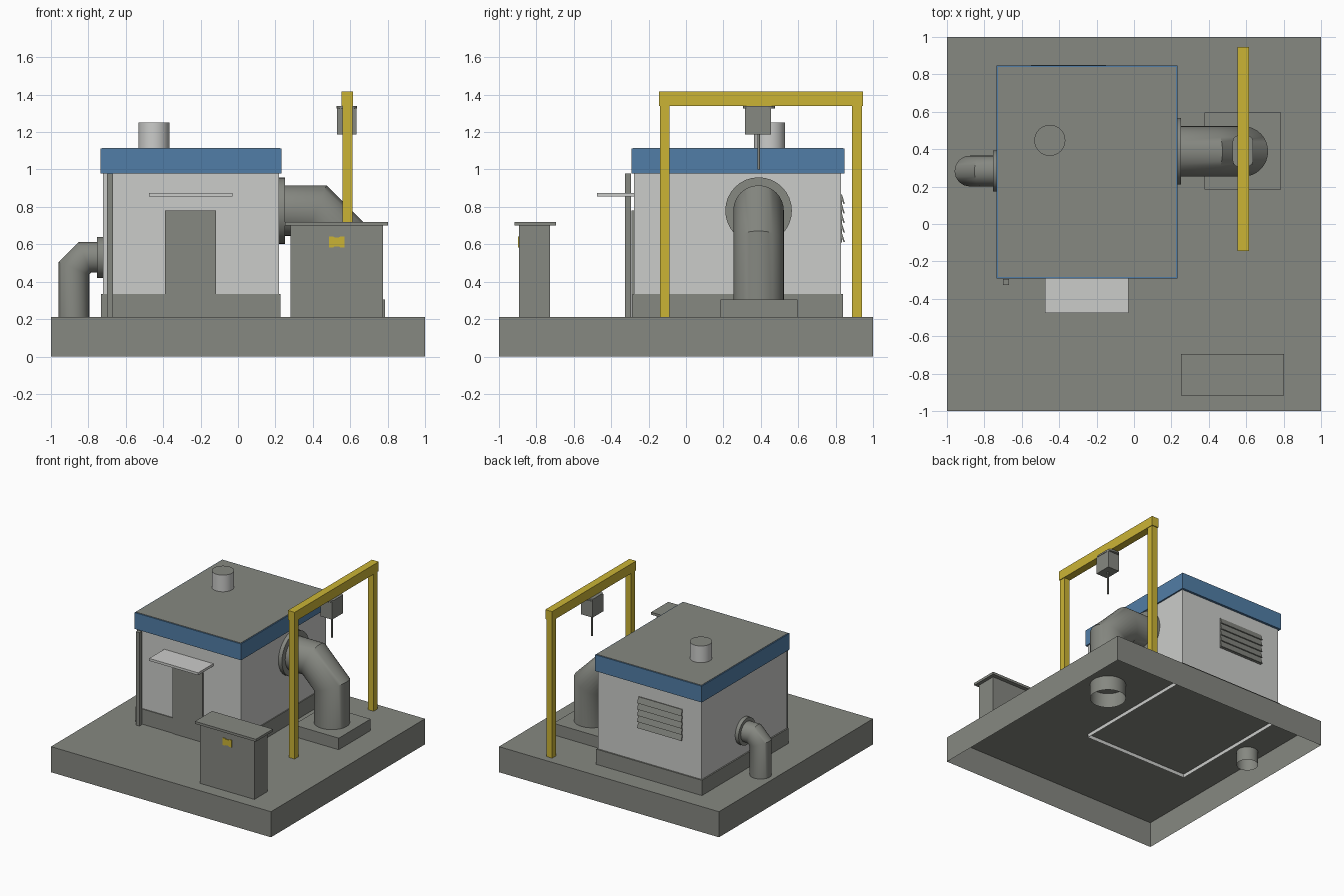
import bpy, bmesh, math
from mathutils import Vector, Matrix

if "Cube" in bpy.data.objects:
    bpy.data.objects.remove(bpy.data.objects["Cube"])


def material(name, rgb):
    m = bpy.data.materials.new(name)
    m.diffuse_color = (*rgb, 1)
    m.use_nodes = True
    m.node_tree.nodes["Principled BSDF"].inputs["Base Color"].default_value = m.diffuse_color
    return m


GREY = material("concrete_grey", (0.238, 0.246, 0.220))
WALL = material("pale_wall", (0.60, 0.605, 0.59))
BLUE = material("roof_blue", (0.083, 0.208, 0.385))
YELLOW = material("safety_yellow", (0.597, 0.456, 0.036))
TOP = 0.21  # ground level on top of the slab


def finish(bm, name, mats, smooth=False):
    me = bpy.data.meshes.new(name)
    bmesh.ops.recalc_face_normals(bm, faces=bm.faces)
    if smooth:
        for f in bm.faces:
            f.smooth = True
    bm.to_mesh(me)
    bm.free()
    for m in mats:
        me.materials.append(m)
    if smooth:
        me.set_sharp_from_angle(angle=math.radians(35))
    ob = bpy.data.objects.new(name, me)
    bpy.context.collection.objects.link(ob)
    return ob


def box(name, x, y, z, mat, open_bottom=False, tilt=0, chamfer=0):
    bm = bmesh.new()
    size = Vector((x[1] - x[0], y[1] - y[0], z[1] - z[0]))
    mid = Vector((x[0] + x[1], y[0] + y[1], z[0] + z[1])) / 2
    bmesh.ops.create_cube(bm, size=1)
    bmesh.ops.scale(bm, vec=size, verts=bm.verts)
    if chamfer:
        up = [e for e in bm.edges
              if abs(e.verts[0].co.z - e.verts[1].co.z) > size.z / 2]
        bmesh.ops.bevel(bm, geom=up, offset=chamfer, segments=3,
                        profile=0.5, affect='EDGES')
    if open_bottom:
        low = [f for f in bm.faces if f.calc_center_median().z < -size.z * 0.49]
        bmesh.ops.delete(bm, geom=low, context='FACES')
    if tilt:
        bmesh.ops.rotate(bm, verts=bm.verts, matrix=Matrix.Rotation(tilt, 3, 'X'))
    bmesh.ops.translate(bm, verts=bm.verts, vec=mid)
    ob = finish(bm, name, [mat])
    if open_bottom:  # open shells must still face outwards
        bm = bmesh.new()
        bm.from_mesh(ob.data)
        if any(f.normal.z < -0.5 for f in bm.faces):
            bmesh.ops.reverse_faces(bm, faces=bm.faces)
            bm.to_mesh(ob.data)
        bm.free()
    return ob


def cylinder(name, centre, r, depth, mats, axis='Z', top_index=0):
    bm = bmesh.new()
    bmesh.ops.create_cone(bm, cap_ends=True, segments=32, radius1=r,
                          radius2=r, depth=depth)
    for f in bm.faces:
        if f.normal.z > 0.9:
            f.material_index = top_index
    if axis == 'X':
        bmesh.ops.rotate(bm, verts=bm.verts,
                         matrix=Matrix.Rotation(math.pi / 2, 3, 'Y'))
    bmesh.ops.translate(bm, verts=bm.verts, vec=centre)
    return finish(bm, name, mats, True)


def mitred_pipe(name, path, y, r, mat, n=32):
    """Open tube swept along an xz path with mitred joints."""
    pts = [Vector(p) for p in path]
    bm = bmesh.new()
    rings = []
    for i, p in enumerate(pts):
        a = (p - pts[i - 1]).normalized() if i else (pts[1] - p).normalized()
        b = (pts[i + 1] - p).normalized() if i < len(pts) - 1 else a
        t = (a + b).normalized()
        side = Vector((-t.y, t.x)) * (r / t.dot(a))
        ring = []
        for k in range(n):
            ang = 2 * math.pi * k / n
            q = p + side * math.cos(ang)
            ring.append(bm.verts.new((q.x, y + r * math.sin(ang), q.y)))
        rings.append(ring)
    for r0, r1 in zip(rings, rings[1:]):
        for k in range(n):
            j = (k + 1) % n
            bm.faces.new((r0[k], r0[j], r1[j], r1[k]))
    return finish(bm, name, [mat], True)


# Ground slab, hollow underneath
box("ground_slab", (-1, 1), (-1, 1), (0, TOP), GREY, open_bottom=True)

# Building: walls, plinth, roof with blue fascia
box("building_walls", (-0.722, 0.22), (-0.278, 0.828), (0.18, 1.0), WALL, open_bottom=True)
box("building_plinth", (-0.733, 0.228), (-0.286, 0.84), (TOP, 0.335), GREY, open_bottom=True)
RX, RY = (-0.736, 0.232), (-0.292, 0.847)
box("roof_fascia", RX, RY, (0.978, 1.112), BLUE)
box("roof_deck", (RX[0] + 0.008, RX[1] - 0.008), (RY[0] + 0.008, RY[1] - 0.008),
    (1.10, 1.115), GREY)
cylinder("roof_vent", (-0.45, 0.447, 1.18), 0.083, 0.144, [WALL, GREY], top_index=1)

# Front door, canopy and rain pipe
box("front_door", (-0.39, -0.118), (-0.292, -0.27), (TOP, 0.78), GREY, open_bottom=True)
box("door_canopy", (-0.475, -0.03), (-0.475, -0.275), (0.855, 0.875), WALL)
box("rain_pipe", (-0.70, -0.668), (-0.326, -0.294), (TOP, 0.978), GREY, open_bottom=True)

# Louvred vent on the back wall
box("louvre_panel", (-0.55, -0.15), (0.82, 0.834), (0.61, 0.865), GREY)
for i in range(5):
    z = 0.635 + i * 0.051
    box(f"louvre_slat_{i + 1}", (-0.55, -0.15), (0.834, 0.842),
        (z - 0.024, z + 0.024), GREY, tilt=math.radians(18))

# Large outlet pipe on the right, with flange and footing
mitred_pipe("large_pipe", [(0.2, 0.78), (0.417, 0.78), (0.582, 0.615), (0.582, 0.09)],
            0.388, 0.135, GREY)
cylinder("large_flange", (0.232, 0.388, 0.78), 0.178, 0.04, [GREY], 'X')
box("pipe_footing", (0.376, 0.787), (0.184, 0.597), (TOP, 0.305), GREY, open_bottom=True)

# Small inlet pipe on the left
mitred_pipe("small_pipe", [(-0.70, 0.53), (-0.819, 0.53), (-0.877, 0.472), (-0.877, 0.10)],
            0.283, 0.082, GREY)
cylinder("small_flange", (-0.733, 0.283, 0.53), 0.11, 0.04, [GREY], 'X')

# Yellow lifting gantry with hoist
box("gantry_beam", (0.554, 0.616), (-0.144, 0.947), (1.34, 1.418), YELLOW)
for name, y in (("front", -0.113), ("back", 0.914)):
    box(f"gantry_post_{name}", (0.559, 0.611), (y - 0.026, y + 0.026), (TOP, 1.34),
        YELLOW, open_bottom=True)
box("hoist_trolley", (0.527, 0.637), (0.305, 0.475), (1.326, 1.34), GREY, chamfer=0.035)
box("hoist_body", (0.53, 0.634), (0.316, 0.455), (1.187, 1.33), GREY)
cylinder("hoist_cable", (0.582, 0.388, 1.095), 0.007, 0.19, [GREY])

# Control cabinet with lid and warning plate
box("cabinet_body", (0.28, 0.775), (-0.893, -0.727), (TOP, 0.70), GREY, open_bottom=True)
box("cabinet_lid", (0.25, 0.803), (-0.916, -0.694), (0.70, 0.72), GREY)
bm = bmesh.new()
outline = [(-0.042, -0.03), (-0.02, -0.03), (-0.012, -0.024), (0.012, -0.024),
           (0.02, -0.03), (0.042, -0.03)]
outline += [(-x, -z) for x, z in outline]
face = bm.faces.new([bm.verts.new((0.528 + x, -0.898, 0.613 + z)) for x, z in outline])
new = bmesh.ops.extrude_face_region(bm, geom=[face])["geom"]
bmesh.ops.translate(bm, vec=(0, 0.006, 0),
                    verts=[v for v in new if isinstance(v, bmesh.types.BMVert)])
finish(bm, "warning_plate", [YELLOW])
